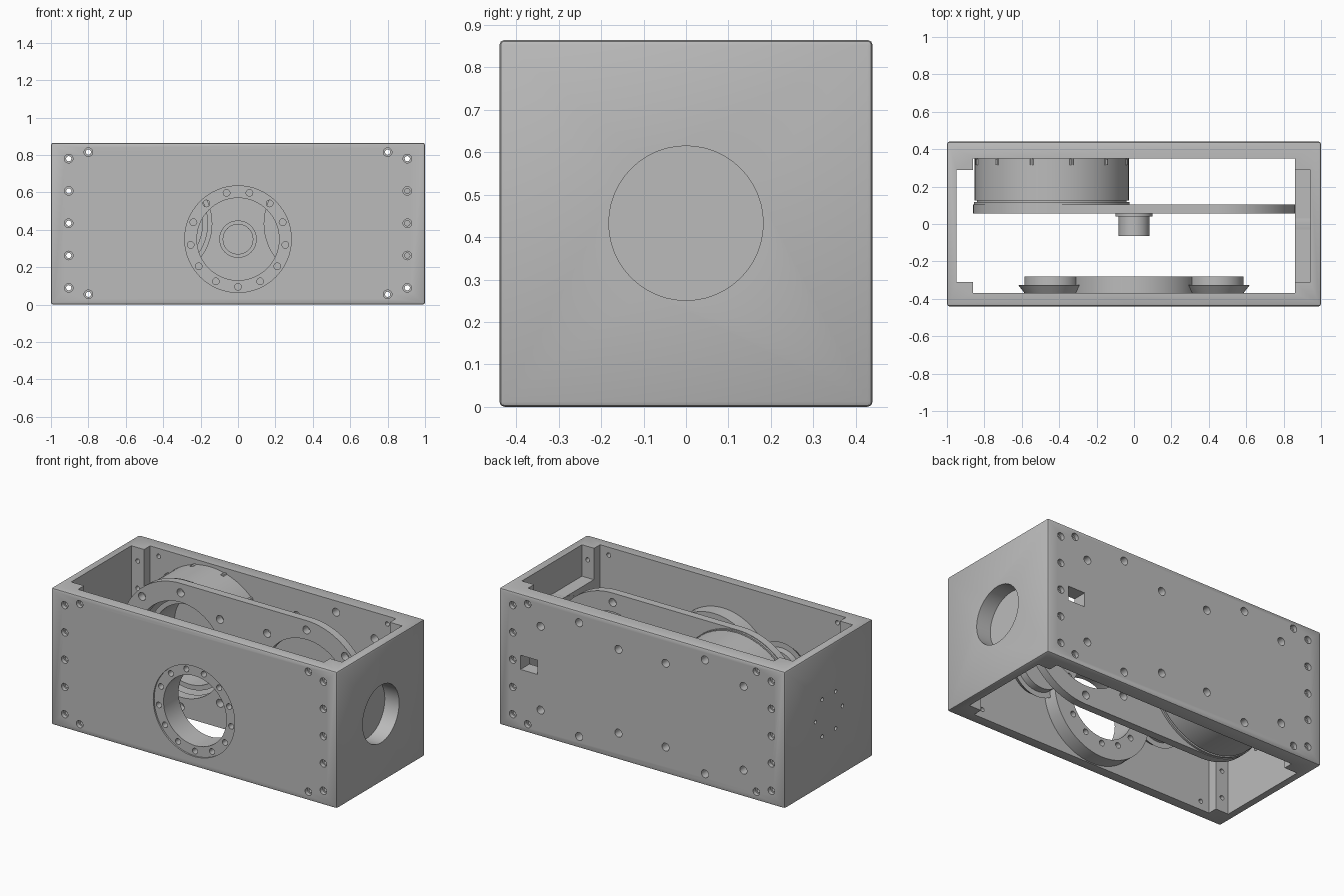
import bpy, bmesh, math
from mathutils import Matrix, Vector

old = bpy.data.objects.get("Cube")
if old:
    bpy.data.objects.remove(old, do_unlink=True)

grey = bpy.data.materials.new("machined grey")
grey.use_nodes = True
grey.diffuse_color = (0.5, 0.5, 0.5, 1)
grey.node_tree.nodes["Principled BSDF"].inputs["Base Color"].default_value = (0.5, 0.5, 0.5, 1)

MID = 0.433      # height of the pulley axes
SPAN = 0.44      # distance of each pulley axis from the centre
HUB_Z = 0.35     # height of the output shaft
TURN = {"x": Matrix.Rotation(math.pi / 2, 4, "Y"), "y": Matrix.Rotation(math.pi / 2, 4, "X")}


def finish(bm, name):
    mesh = bpy.data.meshes.new(name)
    bm.to_mesh(mesh)
    bm.free()
    ob = bpy.data.objects.new(name, mesh)
    bpy.context.collection.objects.link(ob)
    mesh.materials.append(grey)
    return ob


def box(name, x0, x1, y0, y1, z0, z1):
    bm = bmesh.new()
    size = Matrix.Diagonal((x1 - x0, y1 - y0, z1 - z0, 1))
    mid = Matrix.Translation(((x0 + x1) / 2, (y0 + y1) / 2, (z0 + z1) / 2))
    bmesh.ops.create_cube(bm, size=1, matrix=mid @ size)
    return finish(bm, name)


def rods(name, axis, spots, a, b, r, r2=None, sides=48):
    """Cylinders along an axis from a to b; spots are the other two coordinates."""
    bm = bmesh.new()
    for u, z in spots:
        mid = (a + b) / 2
        place = Vector((u, mid, z)) if axis == "y" else Vector((mid, u, z))
        bmesh.ops.create_cone(bm, cap_ends=True, segments=sides, radius1=r2 or r, radius2=r,
                              depth=b - a, matrix=Matrix.Translation(place) @ TURN[axis])
    return finish(bm, name)


def combine(ob, other, how="DIFFERENCE"):
    mod = ob.modifiers.new("cut", "BOOLEAN")
    mod.operation, mod.solver, mod.object = how, "EXACT", other
    bpy.context.view_layer.objects.active = ob
    bpy.ops.object.modifier_apply(modifier=mod.name)
    bpy.data.objects.remove(other, do_unlink=True)


def ring_spots(cx, cz, r, count, start=0):
    steps = [start + math.tau * i / count for i in range(count)]
    return [(cx + r * math.cos(t), cz + r * math.sin(t)) for t in steps]


# Fastener patterns
wall_screws = [(s * 0.905, 0.09 + 0.1725 * i) for s in (-1, 1) for i in range(5)]
wall_screws += [(s * 0.8, z) for s in (-1, 1) for z in (0.055, 0.815)]
plate_bolts = [(s * x, MID + t * dz) for s in (-1, 1) for t in (-1, 1)
               for x, dz in ((0.71, 0.265), (SPAN, 0.36), (0.165, 0.265))]
flange_bolts = ring_spots(0, HUB_Z, 0.255, 13, -math.pi / 2)

# Housing: open tube with corner posts
housing = box("housing", -1, 1, -0.44, 0.44, 0, 0.865)
bev = housing.modifiers.new("edge", "BEVEL")
bev.width, bev.segments = 0.012, 2
bpy.context.view_layer.objects.active = housing
bpy.ops.object.modifier_apply(modifier="edge")
combine(housing, box("c", -0.95, 0.945, -0.31, 0.29, -1, 2))
combine(housing, box("c", -0.86, 0.86, -0.37, 0.35, -1, 2))
combine(housing, rods("c", "y", wall_screws, -1, 1, 0.014, sides=16))
for a, b in ((-0.5, -0.415), (0.415, 0.5)):
    combine(housing, rods("c", "y", wall_screws, a, b, 0.023, sides=20))
combine(housing, rods("c", "y", plate_bolts, 0.3, 0.5, 0.025, sides=20))
combine(housing, box("c", 0.73, 0.85, 0.3, 0.5, MID - 0.045, MID + 0.045))
combine(housing, rods("c", "x", ring_spots(0, MID, 0.135, 6, math.pi / 3), -1.1, -0.9, 0.012, sides=16))
combine(housing, rods("c", "x", [(0, MID)], 0.9, 1.1, 0.182))
combine(housing, rods("c", "y", [(0, HUB_Z)], -0.5, -0.43, 0.285, sides=64))
combine(housing, rods("c", "y", [(0, HUB_Z)], -0.5, -0.3, 0.22, sides=64))
combine(housing, rods("c", "y", flange_bolts, -0.5, -0.3, 0.018, sides=16))

# Bearing mount with side lobes behind the front opening
mount = rods("bearing_mount", "y", [(0, HUB_Z)], -0.37, -0.28, 0.345, sides=64)
lobes = [(-SPAN, MID), (SPAN, MID)]
combine(mount, rods("c", "y", lobes, -0.37, -0.28, 0.145), "UNION")
combine(mount, rods("c", "y", lobes, -0.37, -0.325, 0.145, 0.18), "UNION")
combine(mount, rods("c", "y", [(0, HUB_Z)], -0.5, -0.2, 0.22, sides=64))
combine(mount, rods("c", "y", flange_bolts, -0.5, -0.2, 0.018, sides=16))

# Middle plate with rounded ends and two round openings
plate = box("middle_plate", -SPAN, SPAN, 0.055, 0.105, MID - 0.42, MID + 0.42)
for x in (-SPAN, SPAN):
    combine(plate, rods("c", "y", [(x, MID)], 0.055, 0.105, 0.42, sides=80), "UNION")
combine(plate, rods("c", "y", lobes, 0, 0.2, 0.3, sides=64))
combine(plate, rods("c", "y", plate_bolts, 0, 0.2, 0.025, sides=20))

# Output shaft
shaft = rods("output_shaft", "y", [(0, HUB_Z)], -0.065, 0.055, 0.082)
collar = rods("shaft_collar", "y", [(0, HUB_Z)], 0.04, 0.055, 0.1)


def hoop(name, a, b, outer, inner):
    ob = rods(name, "y", [(-SPAN, MID)], a, b, outer, sides=80)
    combine(ob, rods("c", "y", [(-SPAN, MID)], a - 0.1, b + 0.1, inner, sides=64))
    return ob


# Drum between the plate and the back wall
drum = hoop("drum", 0.125, 0.35, 0.412, 0.31)
lip = hoop("drum_lip", 0.105, 0.118, 0.416, 0.3)
groove = hoop("drum_groove", 0.118, 0.125, 0.4, 0.31)
inner = hoop("drum_inner_ring", 0.14, 0.35, 0.28, 0.25)
for i, (x, z) in enumerate(ring_spots(-SPAN, MID, 0.408, 12, math.pi / 12)):
    clip = rods("drum_clip_%d" % i, "y", [(x, z)], 0.315, 0.348, 0.012, sides=8)

# Blind bearing seat on the left end wall
seat = rods("side_bearing_seat", "x", [(0, MID)], 0.86, 0.9, 0.235, sides=64)
rim = rods("side_bearing_rim", "x", [(0, MID)], 0.9, 0.946, 0.235, sides=64)
combine(rim, rods("c", "x", [(0, MID)], 0.8, 1.1, 0.182))
side_plate = box("side_plate", 0.862, 0.946, -0.31, 0.29, 0.2, 0.666)
combine(side_plate, rods("c", "x", [(0, MID)], 0.8, 1.1, 0.23))

# Smooth round faces, keep machined edges crisp
bpy.ops.object.select_all(action="DESELECT")
for ob in bpy.context.collection.objects:
    if ob.type == "MESH" and grey.name in ob.data.materials:
        ob.select_set(True)
        bpy.context.view_layer.objects.active = ob
bpy.ops.object.shade_smooth_by_angle(angle=math.radians(30))
